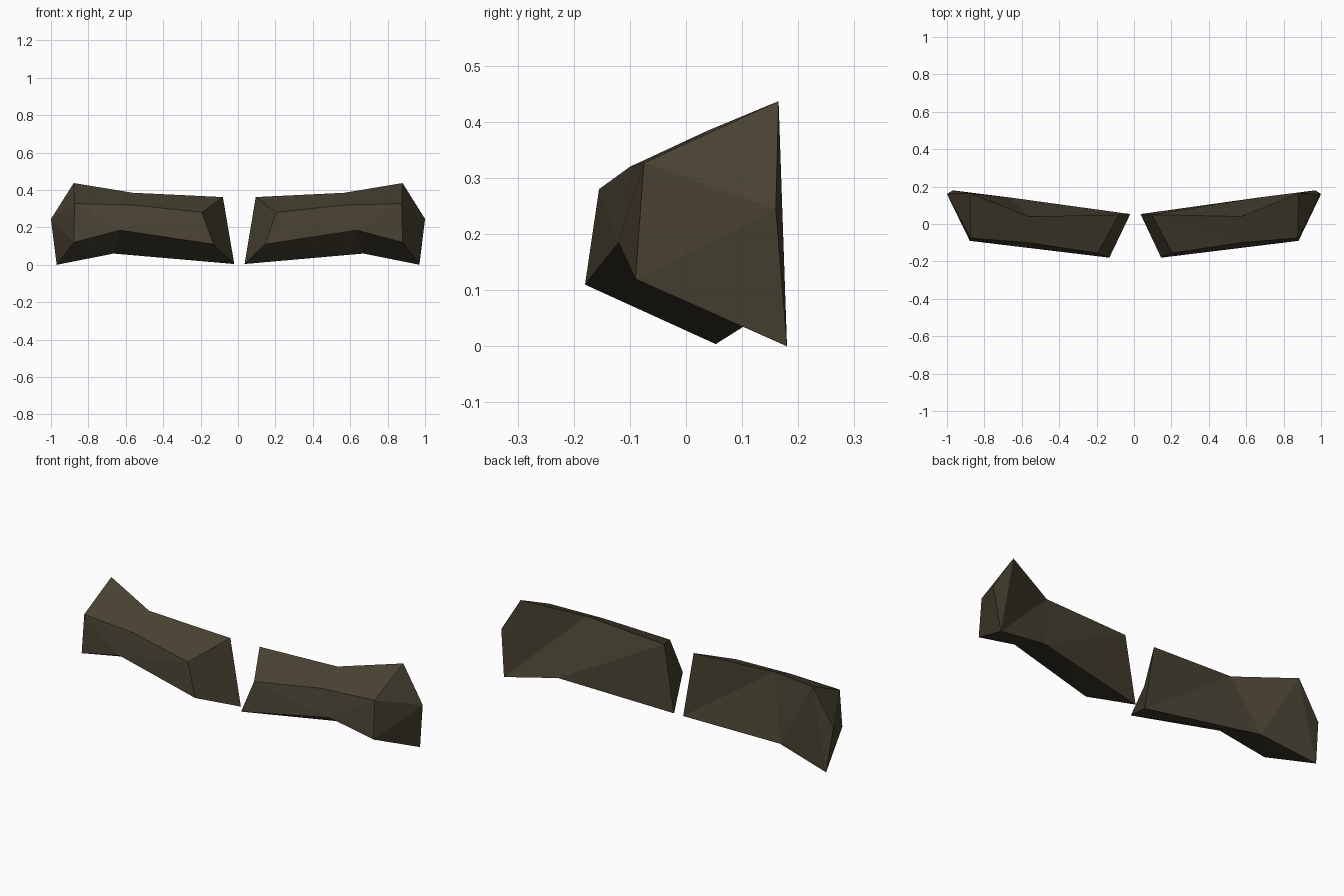
import bpy, bmesh

if "Cube" in bpy.data.objects:
    bpy.data.objects.remove(bpy.data.objects["Cube"])

mat = bpy.data.materials.new("dark olive brown")
mat.diffuse_color = (0.065, 0.054, 0.032, 1)
mat.use_nodes = True
mat.node_tree.nodes["Principled BSDF"].inputs["Base Color"].default_value = mat.diffuse_color

# Cross-sections from the inner to the outer end:
# front top, front bottom, back bottom, back top
SECTIONS = [
    [(.205, -.155, .28), (.145, -.18, .11), (.035, .053, .004), (.095, .05, .362)],
    [(.57, -.10, .32), (.635, -.12, .185), (.67, .142, .06), (.57, .04, .385)],
    [(.875, -.075, .327), (.88, -.09, .12), (.97, .18, 0), (.88, .165, .437)],
]
OUTER_TIP = (1.0, .16, .245)


def place(p, side):
    # the left piece reaches slightly closer to the centre
    x, y, z = p
    return (x if side > 0 else -(x - .015 * (1 - x) / .965), y, z)


def eyebrow_block(name, side, back_folds):
    bm = bmesh.new()
    rings = [[bm.verts.new(place(p, side)) for p in s] for s in SECTIONS]
    tip = bm.verts.new(place(OUTER_TIP, side))

    def quad(a, b, c, d, fold):
        # two triangles, folded along a-c or b-d
        for t in ([(a, b, c), (a, c, d)] if fold else [(a, b, d), (b, c, d)]):
            bm.faces.new(t)

    # front, bottom, back and top strips
    for i in range(2):
        r, s = rings[i], rings[i + 1]
        folds = [i == 0, i == 0, back_folds[i], True]
        for k in range(4):
            n = (k + 1) % 4
            quad(r[k], r[n], s[n], s[k], folds[k])

    # inner cap
    bm.faces.new(rings[0])
    # faceted outer cap meeting at the tip
    end = rings[2]
    for k in range(4):
        bm.faces.new((end[k], end[(k + 1) % 4], tip))

    bmesh.ops.recalc_face_normals(bm, faces=bm.faces)
    mesh = bpy.data.meshes.new(name)
    bm.to_mesh(mesh)
    bm.free()
    mesh.materials.append(mat)
    bpy.context.collection.objects.link(bpy.data.objects.new(name, mesh))


eyebrow_block("right_block", 1, (False, False))
eyebrow_block("left_block", -1, (True, True))
